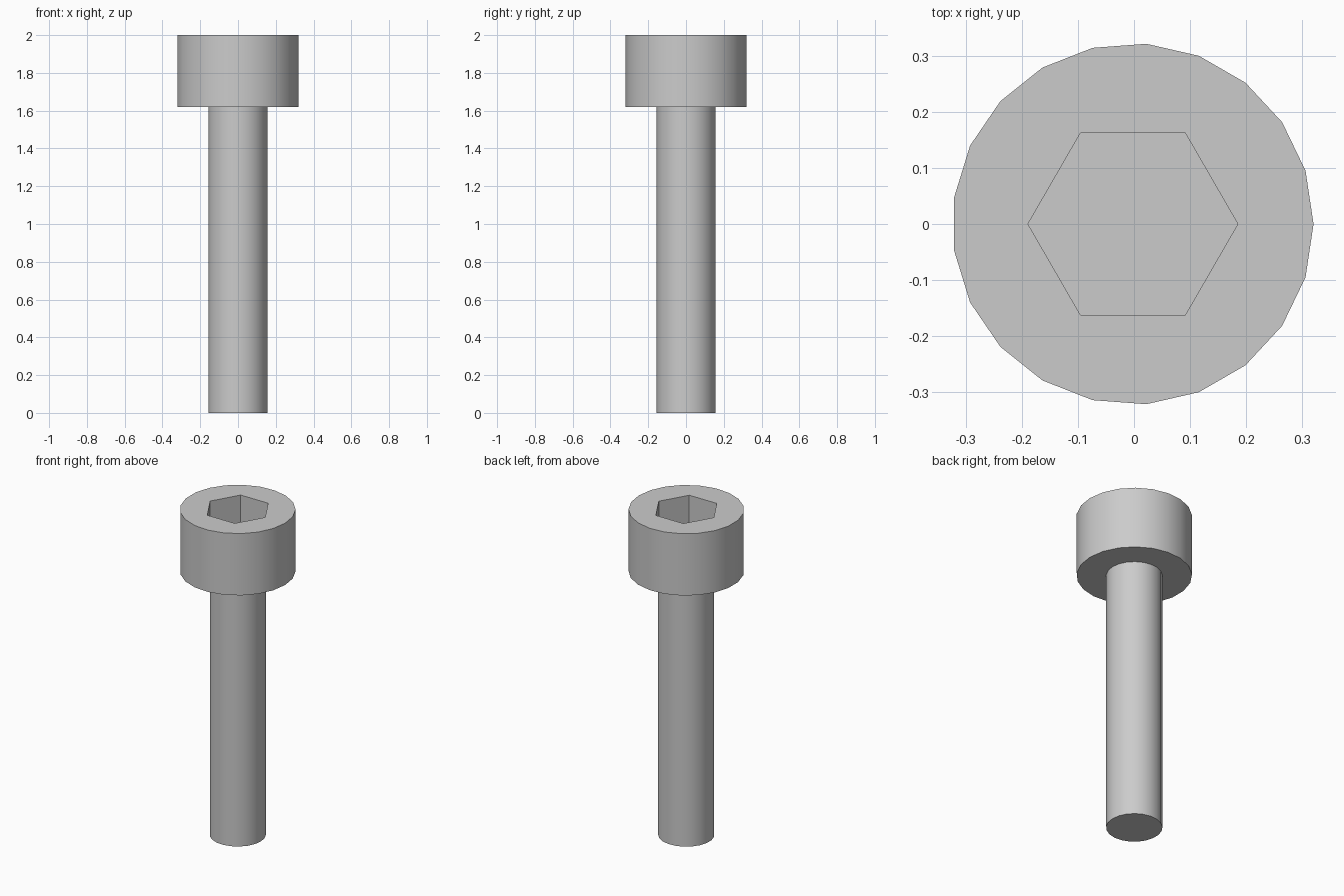
import bpy, bmesh, math

cube = bpy.data.objects.get("Cube")
if cube:
    bpy.data.objects.remove(cube, do_unlink=True)

SIDES = 21
CENTRE_X = -0.002      # odd-sided circle, so its centre sits off the middle of its bounds
TOP, SHOULDER, SOCKET_FLOOR = 2.0, 1.62, 1.77

steel = bpy.data.materials.new("grey_steel")
steel.use_nodes = True
colour = (0.6, 0.6, 0.6, 1)
steel.diffuse_color = colour
steel.node_tree.nodes["Principled BSDF"].inputs["Base Color"].default_value = colour


def ring(bm, radius, z, sides=SIDES):
    """Closed loop of vertices with one corner on +x."""
    angles = [2 * math.pi * i / sides for i in range(sides)]
    return [bm.verts.new((CENTRE_X + radius * math.cos(a), radius * math.sin(a), z))
            for a in angles]


def wall(bm, low, high):
    """Band of quads between two rings."""
    n = len(low)
    for i in range(n):
        j = (i + 1) % n
        bm.faces.new((low[i], low[j], high[j], high[i]))


def finish(bm, name):
    mesh = bpy.data.meshes.new(name)
    bm.to_mesh(mesh)
    bm.free()
    mesh.materials.append(steel)
    obj = bpy.data.objects.new(name, mesh)
    bpy.context.collection.objects.link(obj)
    bpy.ops.object.select_all(action="DESELECT")
    obj.select_set(True)
    bpy.context.view_layer.objects.active = obj
    bpy.ops.object.shade_smooth_by_angle(angle=math.radians(30))


# Shaft: plain rod, open where it meets the head
bm = bmesh.new()
foot = ring(bm, 0.157, 0)
wall(bm, foot, ring(bm, 0.157, SHOULDER))
bm.faces.new(foot[::-1])
finish(bm, "shaft")

# Head: cylinder with a hexagonal socket sunk into the top
bm = bmesh.new()
under = ring(bm, 0.322, SHOULDER)
rim = ring(bm, 0.322, TOP)
mouth = ring(bm, 0.187, TOP, 6)
floor = ring(bm, 0.187, SOCKET_FLOOR, 6)
bm.faces.new(under[::-1])
wall(bm, under, rim)
wall(bm, mouth, floor)
bm.faces.new(floor)

# Flat top between the rim and the socket mouth
loops = [bm.edges.get((loop[i - 1], loop[i])) for loop in (rim, mouth) for i in range(len(loop))]
bmesh.ops.triangle_fill(bm, edges=loops, use_beauty=True, normal=(0, 0, 1))
bmesh.ops.recalc_face_normals(bm, faces=bm.faces)
finish(bm, "socket_head")
